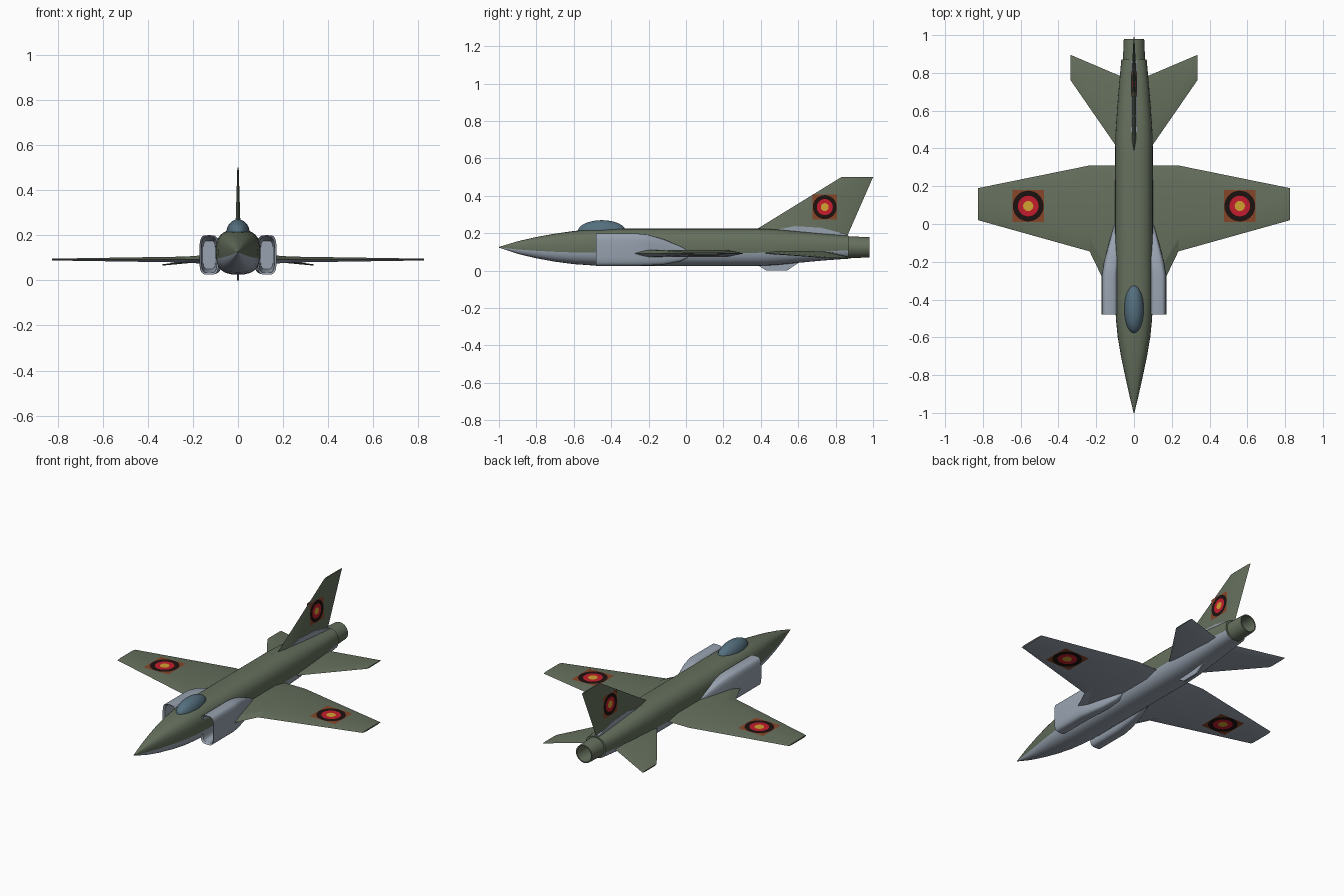
import bpy, bmesh, math
from mathutils import Vector

cube = bpy.data.objects.get("Cube")
if cube:
    bpy.data.objects.remove(cube)


def material(name, r, g, b):
    m = bpy.data.materials.new(name)
    m.use_nodes = True
    m.diffuse_color = (r, g, b, 1)
    bsdf = next(n for n in m.node_tree.nodes if n.type == "BSDF_PRINCIPLED")
    bsdf.inputs["Base Color"].default_value = (r, g, b, 1)
    return m


olive = material("olive_green", 0.13, 0.16, 0.11)
grey = material("pale_blue_grey", 0.31, 0.36, 0.43)
glass = material("canopy_blue", 0.09, 0.16, 0.21)
rust = material("rust_brown", 0.24, 0.06, 0.02)
black = material("near_black", 0.012, 0.006, 0.005)
red = material("red", 0.55, 0.012, 0.025)
yellow = material("yellow", 0.65, 0.36, 0.03)


def finish(name, bm, mats, rule=None, angle=30):
    """Turn a bmesh into an object, coloured per face by the rule."""
    bmesh.ops.recalc_face_normals(bm, faces=bm.faces)
    bm.normal_update()
    if rule:
        for f in bm.faces:
            f.material_index = rule(f)
    mesh = bpy.data.meshes.new(name)
    bm.to_mesh(mesh)
    bm.free()
    for m in mats:
        mesh.materials.append(m)
    ob = bpy.data.objects.new(name, mesh)
    bpy.context.collection.objects.link(ob)
    bpy.ops.object.select_all(action="DESELECT")
    ob.select_set(True)
    bpy.context.view_layer.objects.active = ob
    bpy.ops.object.shade_smooth_by_angle(angle=math.radians(angle))
    return ob


def loft(rings):
    """Skin a list of closed rings and cap both ends."""
    bm = bmesh.new()
    rows = [[bm.verts.new(p) for p in ring] for ring in rings]
    for a, b in zip(rows, rows[1:]):
        for i in range(len(a)):
            j = (i + 1) % len(a)
            bm.faces.new((a[i], a[j], b[j], b[i]))
    bm.faces.new(rows[0])
    bm.faces.new(rows[-1])
    return bm


def section(y, cx, cz, hx, hz, power=0.75, n=32):
    """Rounded-square ring across the y axis."""
    def bend(v):
        return math.copysign(abs(v) ** power, v) if abs(v) > 1e-6 else 0
    turns = [math.tau * i / n for i in range(n)]
    return [(cx + hx * bend(math.cos(t)), y, cz + hz * bend(math.sin(t))) for t in turns]


def panel(name, stations, place, mats, rule=None):
    """Thin aerofoil surface; stations are (span, leading, trailing, half thickness)."""
    rings = []
    for s, le, te, h in stations:
        outline = ((0, 0), (.15, h), (.85, h), (1, 0), (.85, -h), (.15, -h))
        rings.append([place(s, le + (te - le) * k, t) for k, t in outline])
    return finish(name, loft(rings), mats, rule, 15)


def prism(name, outline, half, mat):
    """Side-view outline given thickness about the centre line."""
    return finish(name, loft([[(x, y, z) for y, z in outline] for x in (-half, half)]), [mat])


def roundel(name, centre, u, v, half, n=32):
    """Square badge with concentric rings lying in the u, v plane."""
    bm = bmesh.new()
    u, v, centre = Vector(u).normalized(), Vector(v).normalized(), Vector(centre)
    rows = []
    for r in (None, .97, .65, .32):
        row = []
        for i in range(n):
            c, s = math.cos(math.tau * i / n), math.sin(math.tau * i / n)
            k = half * r if r else half / max(abs(c), abs(s))
            row.append(bm.verts.new(centre + u * c * k + v * s * k))
        rows.append(row)
    for band, (a, b) in enumerate(zip(rows, rows[1:])):
        for i in range(n):
            j = (i + 1) % n
            bm.faces.new((a[i], a[j], b[j], b[i])).material_index = band
    bm.faces.new(rows[-1]).material_index = 3
    finish(name, bm, [rust, black, red, yellow])


# Fuselage: (y, half width, bottom, top), grey below the waist
hull = [(-1, .002, .123, .127), (-.9, .026, .09, .157), (-.8, .048, .066, .18),
        (-.7, .069, .048, .198), (-.6, .086, .035, .212), (-.5, .096, .028, .221),
        (-.4, .1, .025, .225), (.38, .1, .025, .225), (.48, .098, .03, .221),
        (.6, .09, .042, .21), (.74, .079, .055, .197), (.87, .067, .064, .187)]
WAIST = math.tan(math.radians(17))


def belly(f):
    c = f.calc_center_median()
    y = max(-.99, min(.86, c.y))
    for a, b in zip(hull, hull[1:]):
        if a[0] <= y <= b[0]:
            t = (y - a[0]) / (b[0] - a[0])
            w, lo, hi = (a[i] + (b[i] - a[i]) * t for i in (1, 2, 3))
            return int(c.z < (lo + hi) / 2 - WAIST * (hi - lo) / 2)
    return 0


finish("fuselage", loft([section(y, 0, (a + b) / 2, w, (b - a) / 2) for y, w, a, b in hull]),
       [olive, grey], belly)

# Exhaust nozzle, hollow at the back
finish("exhaust_nozzle", loft([section(y, 0, .125, r, r, 1) for y, r in
                               ((.84, .06), (.98, .054), (.98, .047), (.87, .045))]), [olive])

# Canopy bubble
bm = bmesh.new()
bmesh.ops.create_uvsphere(bm, u_segments=32, v_segments=16, radius=1)
for vert in bm.verts:
    vert.co = (vert.co.x * .052, vert.co.y * .128 - .45, vert.co.z * .06 + .21)
finish("canopy", bm, [glass])


def underside(f):
    return int(f.normal.z < 0)


for side, label in ((1, "left"), (-1, "right")):
    # Air intake with a recessed duct, tapering into the fuselage
    ducts = [(-.3, .1, .155, .05, .175), (-.47, .093, .162, .033, .192),
             (-.48, .085, .171, .025, .2), (-.27, .085, .171, .025, .2),
             (-.2, .08, .159, .027, .192), (-.12, .075, .138, .032, .168),
             (-.03, .07, .112, .05, .13), (.01, .065, .1, .07, .11)]
    finish(label + "_intake",
           loft([section(y, side * (a + b) / 2, (lo + hi) / 2, (b - a) / 2, (hi - lo) / 2, .5)
                 for y, a, b, lo, hi in ducts]), [grey])

    # Wing with a kinked leading edge
    panel(label + "_wing",
          [(0, -.31, .31, .02), (.165, -.29, .31, .018), (.235, -.145, .31, .013),
           (.825, .02, .19, .004)],
          lambda s, c, t: (side * s, c, .092 + t), [olive, grey], underside)

    # Drooping tailplane
    panel(label + "_tailplane", [(.05, .35, .775, .008), (.1, .42, .795, .007),
                                 (.335, .76, .895, .003)],
          lambda s, c, t: (side * s, c, .105 - s * .11 + t), [olive, grey], underside)

    # Badges above and below the wing and on the fin
    for up, where in ((1, "upper"), (-1, "lower")):
        roundel(f"{label}_wing_{where}_roundel", (side * .56, .095, .092 + up * .0105),
                (1, 0, -side * up * .0153), (0, 1, 0), .084)
    roundel(label + "_fin_roundel", (side * .0105, .742, .34),
            (0, 1, 0), (-side * .031, 0, 1), .066)

# Tail fin, its root fairing and the ventral fin
panel("tail_fin", [(.18, .31, .86, .013), (.5, .83, 1, .003)],
      lambda s, c, t: (t, c, s), [olive])
prism("fin_root_fairing", [(.45, .212), (.58, .238), (.72, .23), (.86, .194), (.86, .175),
                           (.45, .18)], .015, grey)
prism("ventral_fin", [(.36, .045), (.43, 0), (.54, 0), (.62, .055)], .005, grey)
